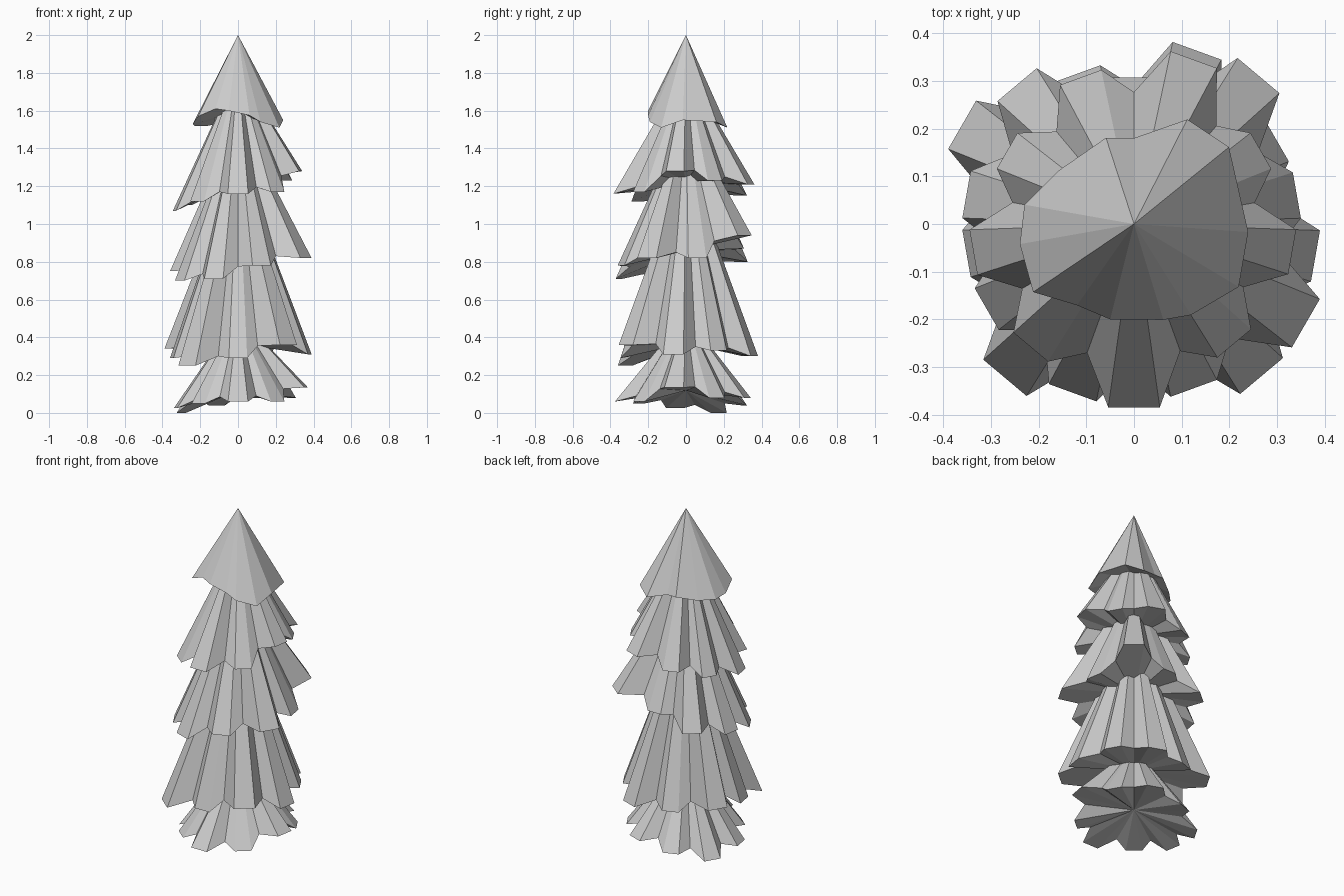
import bpy, bmesh, math

if "Cube" in bpy.data.objects:
    bpy.data.objects.remove(bpy.data.objects["Cube"])


def make_tier(name, apex_z, rim, hollow=0.05):
    """Closed fan: apex to an uneven rim, rim to a shallow hollow beneath."""
    bm = bmesh.new()
    mean = sum(p[2] for p in rim) / len(rim)
    top = bm.verts.new((0, 0, apex_z))
    under = bm.verts.new((0, 0, mean + hollow))
    ring = [bm.verts.new((r * math.cos(math.radians(a)), r * math.sin(math.radians(a)), z))
            for a, r, z in rim]
    for i, a in enumerate(ring):
        b = ring[(i + 1) % len(ring)]
        bm.faces.new((top, a, b))
        bm.faces.new((under, b, a))
    bmesh.ops.recalc_face_normals(bm, faces=bm.faces)
    me = bpy.data.meshes.new(name)
    bm.to_mesh(me)
    bm.free()
    ob = bpy.data.objects.new(name, me)
    bpy.context.collection.objects.link(ob)


def lobed_rim(phase, radii, heights, inner=0.79, lift=0.03):
    """Blunt bough tips (two points each) with a raised notch between neighbours."""
    n = len(radii)
    step = 360 / n
    rim = []
    for k in range(n):
        a, r, z = phase + k * step, radii[k], heights[k]
        r2, z2 = radii[(k + 1) % n], heights[(k + 1) % n]
        rim += [(a - 8, r, z), (a + 8, r, z),
                (a + step / 2, inner * (r + r2) / 2, (z + z2) / 2 + lift)]
    return rim


# Crown tip: uneven fourteen-sided cone
make_tier("crown_tip", 2, list(zip(
    (-4, 39, 63, 90, 108, 145, 170, 190, 214, 235, 256, 287, 302, 329),
    (.24, .256, .246, .18, .19, .194, .233, .243, .255, .208, .206, .21, .225, .256),
    (1.55, 1.54, 1.51, 1.54, 1.54, 1.52, 1.52, 1.53, 1.57, 1.61, 1.60, 1.575, 1.54, 1.51))))

# Lower bough tiers: apex height, phase, then reach and height of each bough tip
tiers = (
    ("upper_boughs", 1.82, -90,
     (.388, .33, .34, .31, .37, .33, .31, .345, .34),
     (1.16, 1.17, 1.28, 1.23, 1.21, 1.15, 1.10, 1.07, 1.12)),
    ("middle_boughs", 1.57, -30,
     (.42, .35, .41, .31, .385, .36, .36, .38, .37),
     (.82, .82, .94, .87, .80, .75, .70, .71, .78)),
    ("lower_boughs", 1.34, -90,
     (.35, .42, .39, .35, .39, .34, .42, .36, .425),
     (.29, .36, .31, .33, .30, .30, .34, .29, .25)),
    ("base_boughs", .52, -90,
     (.38, .33, .37, .33, .35, .33, .35, .34, .33),
     (.06, .06, .135, .08, .08, .04, .0, .025, .05)),
)
for name, apex_z, phase, radii, heights in tiers:
    make_tier(name, apex_z, lobed_rim(phase, radii, heights))
